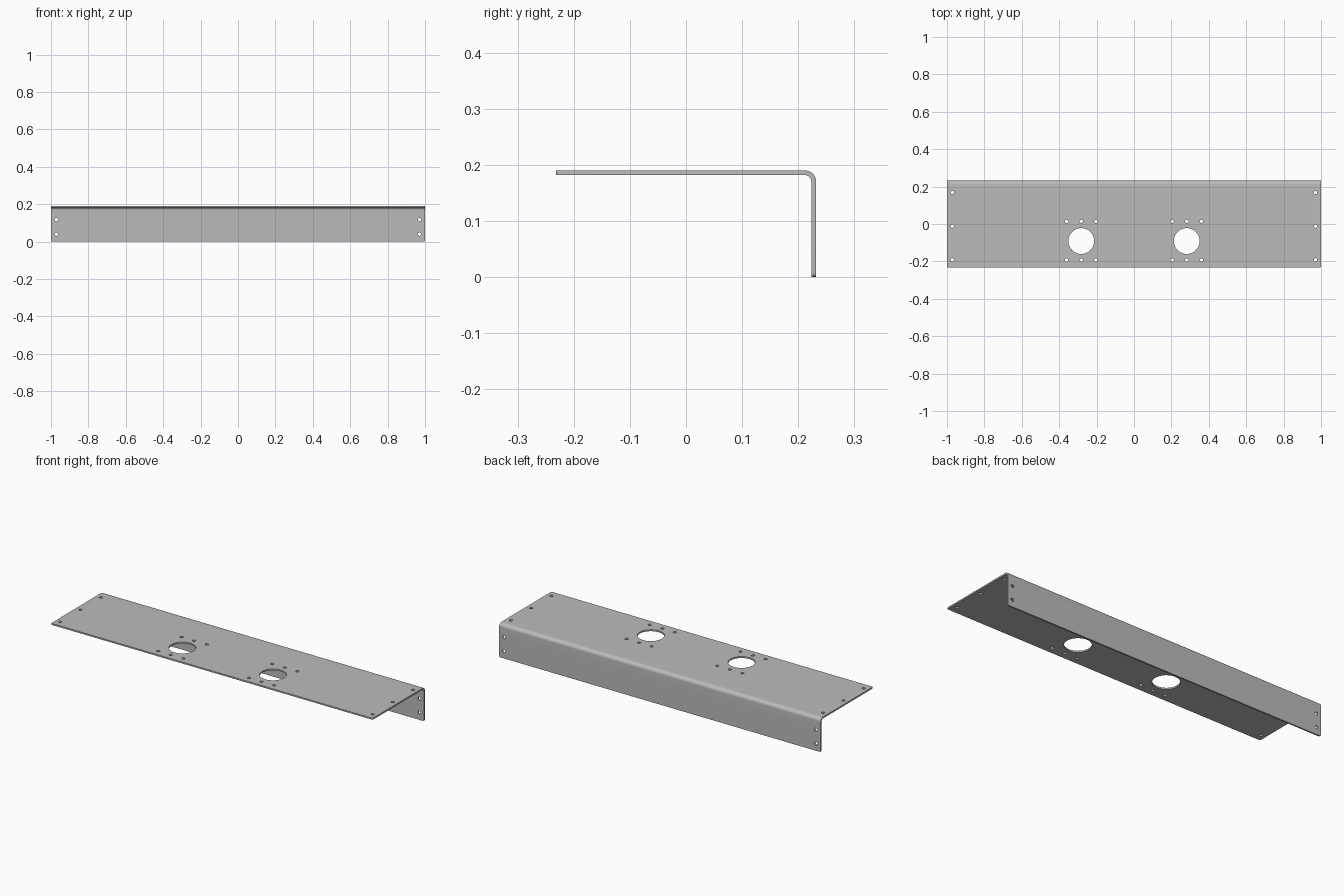
import bpy, bmesh, math
from mathutils import Matrix, Vector

if "Cube" in bpy.data.objects:
    bpy.data.objects.remove(bpy.data.objects["Cube"], do_unlink=True)

HALF_X, HALF_Y, TOP, T = 1.0, 0.232, 0.19, 0.0085
R_OUT, CORNER, STEPS = 0.02, 0.007, 10
R_IN = R_OUT - T

steel = bpy.data.materials.new("grey_steel")
steel.use_nodes = True
grey = (0.5, 0.5, 0.5, 1)
steel.diffuse_color = grey
steel.node_tree.nodes["Principled BSDF"].inputs["Base Color"].default_value = grey


def make_object(name, bm):
    mesh = bpy.data.meshes.new(name)
    bmesh.ops.recalc_face_normals(bm, faces=bm.faces[:])
    bm.to_mesh(mesh)
    bm.free()
    mesh.materials.append(steel)
    obj = bpy.data.objects.new(name, mesh)
    bpy.context.collection.objects.link(obj)
    return obj


# Folded sheet: L profile in y-z with a rounded bend, extruded along x
def bend(radius):
    cy, cz = HALF_Y - R_OUT, TOP - R_OUT
    angles = [math.pi / 2 * (1 - i / STEPS) for i in range(STEPS + 1)]
    return [(cy + radius * math.cos(a), cz + radius * math.sin(a)) for a in angles]


outer = [(-HALF_Y, TOP)] + bend(R_OUT) + [(HALF_Y, 0)]
inner = [(-HALF_Y, TOP - T)] + bend(R_IN) + [(HALF_Y - T, 0)]
profile = outer + inner[::-1]

bm = bmesh.new()
face = bm.faces.new([bm.verts.new((-HALF_X, y, z)) for y, z in profile])
ext = bmesh.ops.extrude_face_region(bm, geom=[face])
bmesh.ops.translate(bm, vec=(2 * HALF_X, 0, 0),
                    verts=[g for g in ext["geom"] if isinstance(g, bmesh.types.BMVert)])

# Round the four free corners of the sheet
corners = []
for e in bm.edges:
    a, b = e.verts[0].co, e.verts[1].co
    if abs(a.x - b.x) > 0.001:
        continue
    front = max(a.y, b.y) < -HALF_Y + 1e-4
    bottom = max(a.z, b.z) < 1e-4
    if front or bottom:
        corners.append(e)
bmesh.ops.bevel(bm, geom=corners, offset=CORNER, segments=5, profile=0.5, affect='EDGES')
bracket = make_object("bent_bracket", bm)

# Hole cutters: (centre, radius, sides, drilled along y?)
SMALL = 0.009
holes = []
for s in (-1, 1):
    cx = s * 0.282
    holes.append(((cx, -0.091, TOP), 0.069, 48, False))
    for dx in (-0.078, 0, 0.078):
        for y in (0.014, -0.193):
            holes.append(((cx + dx, y, TOP), SMALL, 20, False))
    for y in (0.168, -0.012, -0.191):
        holes.append(((s * 0.971, y, TOP), SMALL, 20, False))
    for z in (0.04, 0.118):
        holes.append(((s * 0.971, HALF_Y, z), SMALL, 20, True))

bm = bmesh.new()
for centre, radius, sides, along_y in holes:
    m = Matrix.Translation(Vector(centre))
    if along_y:
        m = m @ Matrix.Rotation(math.pi / 2, 4, 'X')
    bmesh.ops.create_cone(bm, cap_ends=True, segments=sides, radius1=radius,
                          radius2=radius, depth=0.05, matrix=m)
cutter = make_object("hole_cutter", bm)
cutter.hide_render = True

# Punch the holes, then drop the cutter
mod = bracket.modifiers.new("holes", 'BOOLEAN')
mod.operation = 'DIFFERENCE'
mod.solver = 'EXACT'
mod.object = cutter
bpy.ops.object.select_all(action='DESELECT')
bracket.select_set(True)
bpy.context.view_layer.objects.active = bracket
bpy.ops.object.modifier_apply(modifier=mod.name)
bpy.data.objects.remove(cutter, do_unlink=True)

bpy.ops.object.shade_smooth_by_angle(angle=math.radians(30))
